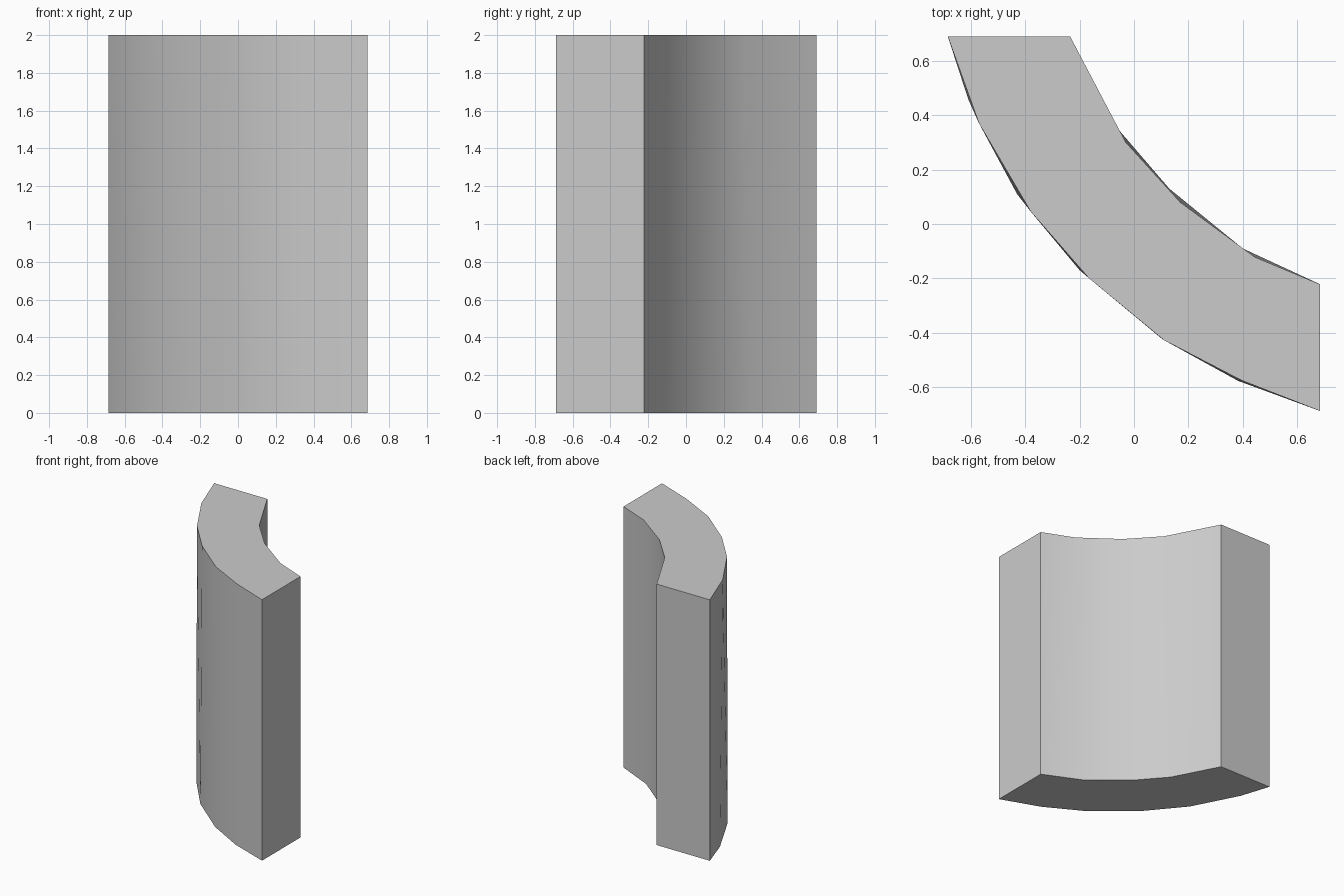
import bpy
import bmesh
import math

cube = bpy.data.objects.get("Cube")
if cube:
    bpy.data.objects.remove(cube, do_unlink=True)

HEIGHT = 2.0

# Curved side profiles, running from the back end to the left end.
# The joints at the foot sit slightly behind those at the top.
OUTER_ENDS = [(-0.685, 0.69), (0.685, -0.688)]
OUTER_TOP = [(-0.57, 0.37), (-0.38, 0.046), (-0.165, -0.2), (0.11, -0.427), (0.395, -0.575)]
OUTER_FOOT = [(-0.61, 0.46), (-0.43, 0.11), (-0.2, -0.17), (0.1, -0.42), (0.383, -0.577)]
INNER_ENDS = [(-0.235, 0.69), (0.685, -0.222)]
INNER_TOP = [(-0.03, 0.3), (0.17, 0.08), (0.445, -0.122)]
INNER_FOOT = [(-0.055, 0.345), (0.13, 0.13), (0.4, -0.09)]

bm = bmesh.new()


def edge_loop(ends, middle, z):
    points = [ends[0], *middle, ends[1]]
    return [bm.verts.new((x, y, z)) for x, y in points]


def curved_side(top, foot):
    for i in range(len(top) - 1):
        bm.faces.new((top[i], foot[i], foot[i + 1]))
        bm.faces.new((top[i], foot[i + 1], top[i + 1]))


outer_top = edge_loop(OUTER_ENDS, OUTER_TOP, HEIGHT)
outer_foot = edge_loop(OUTER_ENDS, OUTER_FOOT, 0)
inner_top = edge_loop(INNER_ENDS, INNER_TOP, HEIGHT)
inner_foot = edge_loop(INNER_ENDS, INNER_FOOT, 0)

# Curved sides, caps and flat ends
curved_side(outer_top, outer_foot)
curved_side(inner_top, inner_foot)
for outer, inner in ((outer_top, inner_top), (outer_foot, inner_foot)):
    bm.faces.new(outer + inner[::-1])
for end in (0, -1):
    bm.faces.new((outer_top[end], inner_top[end], inner_foot[end], outer_foot[end]))
bmesh.ops.recalc_face_normals(bm, faces=bm.faces)

mesh = bpy.data.meshes.new("curved_wall_segment")
bm.to_mesh(mesh)
bm.free()
wall = bpy.data.objects.new("curved_wall_segment", mesh)
bpy.context.collection.objects.link(wall)

# Plain grey surface
grey = bpy.data.materials.new("light grey")
grey.use_nodes = True
color = (0.6, 0.6, 0.6, 1)
grey.diffuse_color = color
grey.node_tree.nodes["Principled BSDF"].inputs["Base Color"].default_value = color
mesh.materials.append(grey)

# Smooth curve with crisp corners
bpy.ops.object.select_all(action="DESELECT")
wall.select_set(True)
bpy.context.view_layer.objects.active = wall
bpy.ops.object.shade_smooth_by_angle(angle=math.radians(30))
